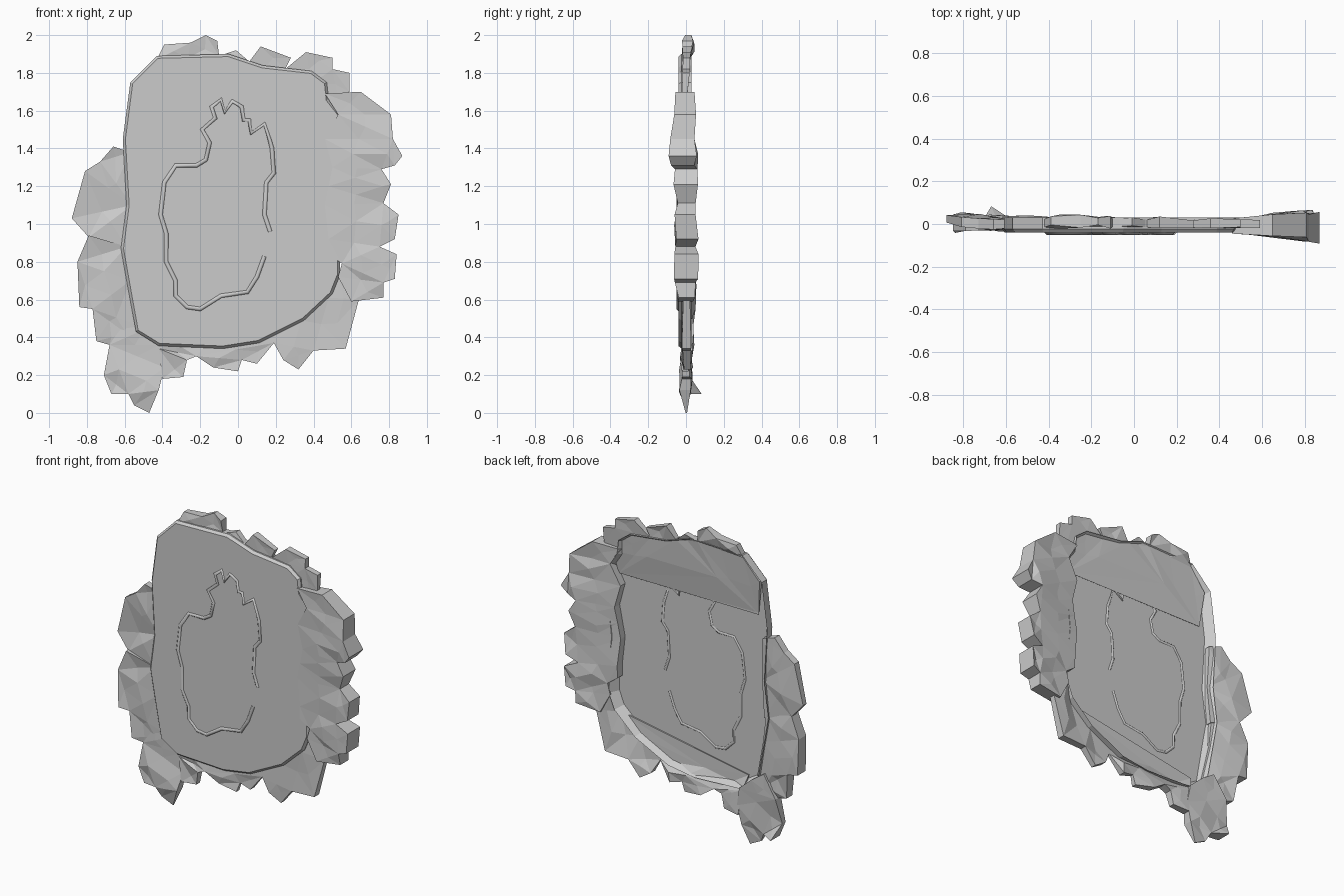
import bpy, bmesh, random

if "Cube" in bpy.data.objects:
    bpy.data.objects.remove(bpy.data.objects["Cube"])

random.seed(4)


def finish(bm, name):
    bmesh.ops.recalc_face_normals(bm, faces=bm.faces)
    me = bpy.data.meshes.new(name)
    bm.to_mesh(me)
    bm.free()
    ob = bpy.data.objects.new(name, me)
    bpy.context.collection.objects.link(ob)
    return ob


def slab(outline, y0, y1):
    """Closed prism from an x/z outline; returns the mesh and its two caps."""
    bm = bmesh.new()
    f, b = [bm.faces.new([bm.verts.new((x, y, z)) for x, z in outline]) for y in (y0, y1)]
    fv, bv = list(f.verts), list(b.verts)
    for i in range(len(fv)):
        j = (i + 1) % len(fv)
        bm.faces.new((fv[i], fv[j], bv[j], bv[i]))
    bmesh.ops.recalc_face_normals(bm, faces=bm.faces)
    return bm, f, b


def chunk(name, outline, front, back, jitter=0.014):
    """Faceted slab whose front and back depth are given by functions of x and z."""
    bm, f, b = slab(outline, -.05, .05)
    bmesh.ops.triangulate(bm, faces=[f, b], ngon_method='BEAUTY')
    # break up the long inner edges of both caps for rough facets
    inner = [e for e in bm.edges if e.calc_length() > .16
             and all(abs(fc.normal.y) > .9 for fc in e.link_faces)]
    bmesh.ops.subdivide_edges(bm, edges=inner, cuts=1)
    bmesh.ops.triangulate(bm, faces=[fc for fc in bm.faces if abs(fc.normal.y) > .9])
    for v in bm.verts:
        x, y, z = v.co
        rough = jitter * (1 if abs(x) > .64 or z > 1.9 or z < .33 else .3)
        v.co.y = (front if y < 0 else back)(x, z) + random.uniform(-rough, rough)
    return finish(bm, name)


# Plate: chamfered front, rim standing out at the back
bm, front, back = slab([
    (-.43, 1.89), (-.05, 1.9), (.13, 1.84), (.39, 1.81), (.47, 1.75), (.48, 1.66),
    (.55, 1.57), (.54, 1.3), (.52, 1.1), (.54, .9), (.54, .73), (.5, .63), (.35, .49),
    (.11, .37), (-.08, .34), (-.42, .355), (-.54, .43), (-.59, .7), (-.62, .87),
    (-.59, 1.1), (-.61, 1.45), (-.57, 1.75)], -.024, .03)
bmesh.ops.inset_region(bm, faces=[front], thickness=.014)
for v in front.verts:
    v.co.y = -.04
bmesh.ops.inset_region(bm, faces=[back], thickness=.04)
for v in back.verts:
    v.co.y = -.026
finish(bm, "plate")

# Raised line on the plate, showing on both faces
line = [
    (.17, .96), (.14, 1.05), (.15, 1.22), (.19, 1.27), (.18, 1.4), (.14, 1.53), (.07, 1.48),
    (.06, 1.55), (.03, 1.55), (.02, 1.62), (-.03, 1.65), (-.07, 1.59), (-.09, 1.66),
    (-.14, 1.62), (-.12, 1.56), (-.19, 1.5), (-.15, 1.43), (-.17, 1.34), (-.22, 1.31),
    (-.33, 1.31), (-.39, 1.22), (-.41, 1.05), (-.38, .95), (-.38, .8), (-.33, .7),
    (-.33, .62), (-.27, .56), (-.2, .55), (-.09, .62), (.05, .64), (.1, .72), (.14, .83)]
cu = bpy.data.curves.new("raised_line", 'CURVE')
cu.dimensions = '3D'
cu.bevel_depth = .017
cu.bevel_resolution = 0
sp = cu.splines.new('POLY')
sp.points.add(len(line) - 1)
for p, (x, z) in zip(sp.points, line):
    p.co = (x, -.034, z, 1)
bpy.context.collection.objects.link(bpy.data.objects.new("raised_line", cu))

# Right border, thickest towards the outer edge
chunk("right_border", [
    (.46, 1.69), (.65, 1.7), (.81, 1.58), (.82, 1.45), (.87, 1.36), (.83, 1.31), (.76, 1.29),
    (.81, 1.21), (.77, 1.11), (.85, 1.05), (.83, .92), (.75, .88), (.84, .84), (.83, .71),
    (.77, .69), (.77, .61), (.6, .59), (.53, .72), (.55, .79), (.48, .84), (.48, .92),
    (.46, 1.1), (.48, 1.2), (.5, 1.3), (.46, 1.45), (.53, 1.58)],
    lambda x, z: -.043 - .1 * (x - .46) * (max(0, 1 - 3 * (z - 1.4)) if z > 1.4 else
                                           .9 if z > 1.2 else .25),
    lambda x, z: .025 + .08 * (x - .46))

# Left border pieces, tucked behind the plate's front edge
chunk("left_upper_border", [
    (-.57, 1.38), (-.66, 1.41), (-.73, 1.33), (-.81, 1.28), (-.88, 1.03), (-.79, .93),
    (-.58, .86), (-.56, 1.1)],
    lambda x, z: -.016 - .05 * (x + .58),
    lambda x, z: .015 - .13 * (x + .58))
chunk("left_lower_border", [
    (-.79, .94), (-.85, .8), (-.84, .56), (-.77, .55), (-.75, .38), (-.68, .36), (-.59, .42),
    (-.52, .46), (-.57, .7), (-.59, .88)],
    lambda x, z: -.016 + .05 * (x + .58),
    lambda x, z: .012 - .15 * (x + .58))
chunk("lower_left_tip", [
    (-.59, .5), (-.68, .36), (-.71, .2), (-.67, .1), (-.58, .1), (-.55, .04), (-.47, .0),
    (-.42, .12), (-.39, .24), (-.41, .36), (-.5, .44)],
    lambda x, z: -.015 - .08 * z * max(0, .33 - z) * 4,
    lambda x, z: .07 if x < -.65 and z < .15 else .015 + .05 * z)

# Bottom border, reaching up behind the plate
chunk("bottom_border", [
    (-.45, .44), (-.42, .34), (-.4, .18), (-.29, .19), (-.27, .28), (-.22, .3), (-.13, .24),
    (0, .22), (.02, .28), (.1, .26), (.19, .37), (.24, .28), (.32, .23), (.4, .33),
    (.57, .34), (.64, .6), (.54, .73), (.48, .61)],
    lambda x, z: -.018,
    lambda x, z: .025 if z < .35 or x > .5 else -.008)

# Top border, sloping down to meet the back of the plate
chunk("top_border", [
    (-.43, 1.87), (-.39, 1.95), (-.25, 1.96), (-.17, 2.0), (-.11, 1.97), (-.1, 1.89),
    (-.01, 1.92), (.06, 1.86), (.12, 1.94), (.28, 1.88), (.25, 1.82), (.36, 1.91),
    (.5, 1.88), (.5, 1.82), (.59, 1.8), (.59, 1.7), (.53, 1.66), (.5, 1.51), (-.52, 1.51),
    (-.54, 1.74)],
    lambda x, z: -.016,
    lambda x, z: .04 if z > 1.9 else min(.018, -.015 + .11 * (z - 1.51)))
